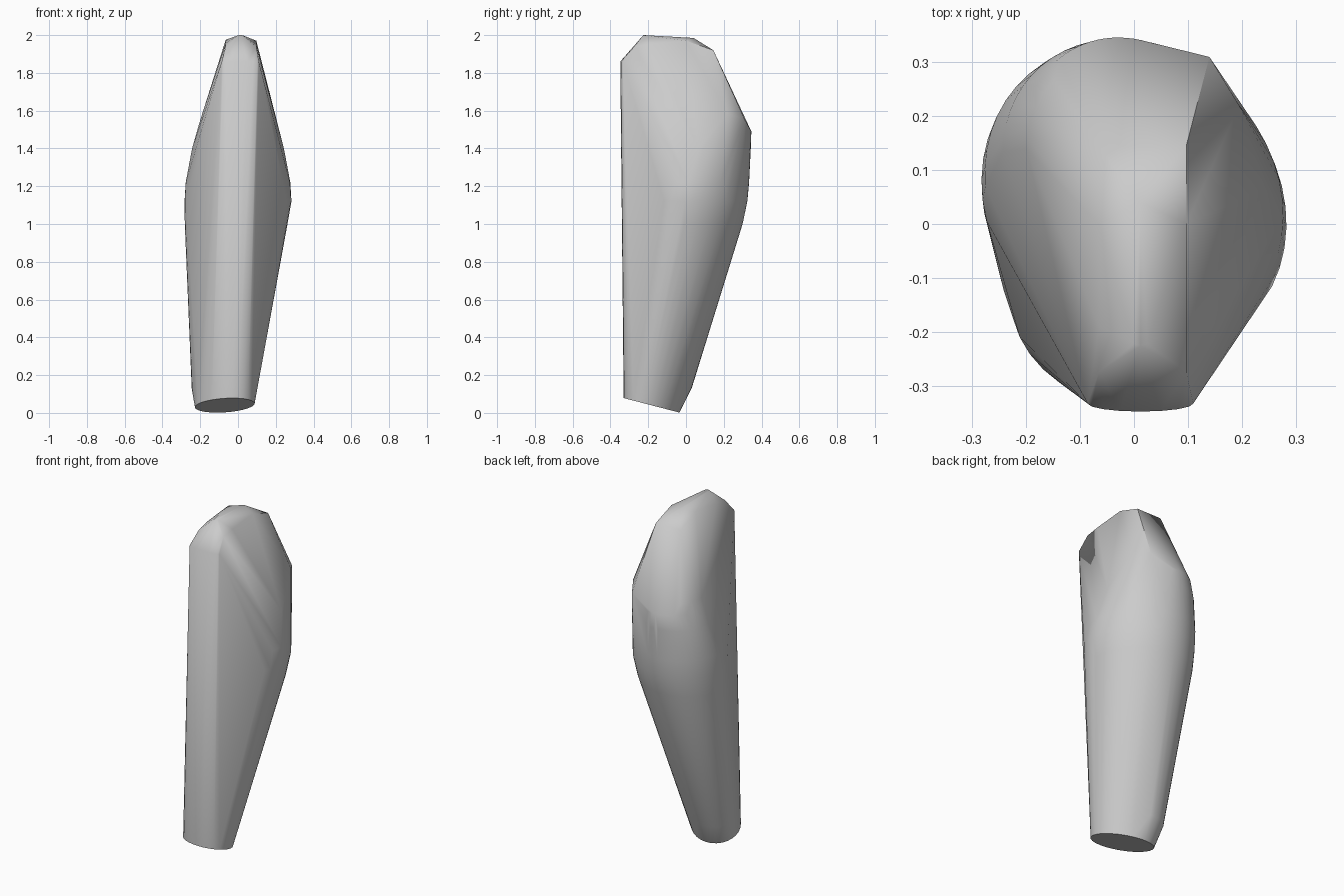
import bpy, bmesh
from math import sin, cos, radians

cube = bpy.data.objects.get("Cube")
if cube:
    bpy.data.objects.remove(cube, do_unlink=True)


def ring(cx, cy, rx, ry, z, start=0, end=180, skew=8, slope=0.0, n=28):
    """Arc on an ellipse skewed in plan (degrees); slope tilts it along y."""
    pts = []
    for i in range(n + 1):
        a = start + (end - start) * i / n
        y = ry * sin(radians(a - skew))
        pts.append((cx + rx * cos(radians(a)), cy + y, z + slope * y))
    return pts


points = []

# Tilted foot and the small flare at its back
points += ring(-0.07, -0.182, 0.158, 0.148, 0.04, end=360, skew=15, slope=-0.26)
points += ring(-0.08, -0.135, 0.165, 0.165, 0.13, start=95, end=190, skew=15, n=10)

# Swelling of the body, widest a little above the middle
points += ring(-0.01, 0.03, 0.272, 0.27, 1.0, start=-15, end=190)
points += ring(0.0, 0.04, 0.283, 0.285, 1.12, start=-25, end=195)
points += ring(0.0, 0.055, 0.277, 0.279, 1.22, start=-15, end=185)
points += ring(0.0, 0.1, 0.243, 0.243, 1.4)

# Shoulder of the sloping back facet
points += ring(0.0, 0.11, 0.21, 0.236, 1.49, start=75, end=180)
points += ring(0.0, 0.11, 0.2, 0.205, 1.55, start=120, end=180, n=10)
points += [(0.14, 0.31, 1.555), (0.195, 0.22, 1.585), (0.2, 0.08, 1.55)]

# Rounded front edge below the crown
points += ring(0.012, -0.333, 0.098, 0.015, 1.86, start=180, end=360, skew=0, n=8)

# Crown: two side edges and a raised ridge
for x, lift in ((-0.065, 0.005), (0.097, 0.0)):
    points += [(x, -0.275, 1.938), (x, -0.19, 1.952 + lift),
               (x, 0.0, 1.97 + lift), (x, 0.145, 1.92)]
points += [(0.0, -0.222, 1.999), (0.012, -0.226, 2.0), (0.025, -0.222, 1.999),
           (0.012, 0.04, 1.985)]

# Wrap the outline points in one closed skin
bm = bmesh.new()
for p in points:
    bm.verts.new(p)
bmesh.ops.remove_doubles(bm, verts=bm.verts, dist=0.002)
hull = bmesh.ops.convex_hull(bm, input=bm.verts)
unused = {v for v in hull["geom_interior"] + hull["geom_unused"]
          if isinstance(v, bmesh.types.BMVert)}
bmesh.ops.delete(bm, geom=list(unused), context='VERTS')
bmesh.ops.dissolve_limit(bm, angle_limit=radians(1), verts=bm.verts, edges=bm.edges)
bmesh.ops.recalc_face_normals(bm, faces=bm.faces)

mesh = bpy.data.meshes.new("limb_body")
bm.to_mesh(mesh)
bm.free()
body = bpy.data.objects.new("limb_body", mesh)
bpy.context.scene.collection.objects.link(body)

# Plain grey surface
grey = bpy.data.materials.new("light_grey")
grey.use_nodes = True
color = (0.6, 0.6, 0.6, 1.0)
grey.diffuse_color = color
grey.node_tree.nodes["Principled BSDF"].inputs["Base Color"].default_value = color
mesh.materials.append(grey)

# Smooth sides with crisp facet borders
bpy.ops.object.select_all(action='DESELECT')
body.select_set(True)
bpy.context.view_layer.objects.active = body
bpy.ops.object.shade_smooth_by_angle(angle=radians(42))
